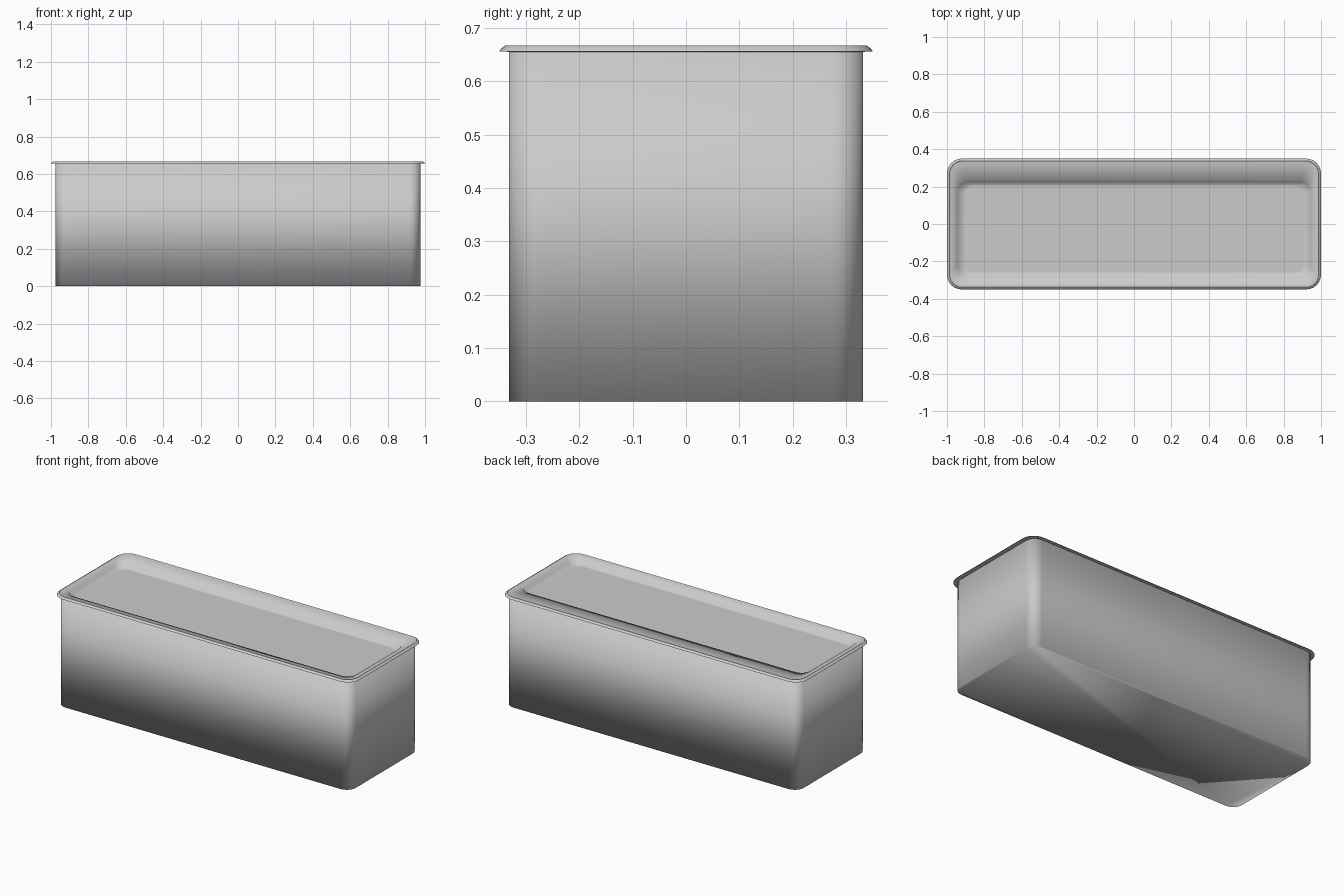
import bpy, bmesh, math

if "Cube" in bpy.data.objects:
    bpy.data.objects.remove(bpy.data.objects["Cube"])

SEG = 6  # segments per rounded corner


def rounded_ring(bm, half_x, y_front, y_back, radius, z):
    """Add one rounded-rectangle ring of vertices at height z."""
    verts = []
    corners = [(1, y_back, -1), (-1, y_back, -1), (-1, y_front, 1), (1, y_front, 1)]
    for i, (sx, y, inward) in enumerate(corners):
        cx, cy = sx * (half_x - radius), y + inward * radius
        for k in range(SEG + 1):
            a = math.pi / 2 * (i + k / SEG)
            verts.append(bm.verts.new((cx + radius * math.cos(a),
                                       cy + radius * math.sin(a), z)))
    return verts


def ring_part(name, specs, sharp=(), cap_bottom=False, cap_top=False):
    """Skin rings (half width, front y, back y, radius, z) into a smooth object."""
    bm = bmesh.new()
    rings = [rounded_ring(bm, *spec) for spec in specs]
    for low, high in zip(rings, rings[1:]):
        n = len(low)
        for i in range(n):
            j = (i + 1) % n
            bm.faces.new((low[i], low[j], high[j], high[i]))
    if cap_bottom:
        bm.faces.new(list(reversed(rings[0])))
    if cap_top:
        bm.faces.new(rings[-1])
    for f in bm.faces:
        f.smooth = True
    # crisp outlines around the chosen rings
    for r in sharp:
        for a, b in zip(rings[r], rings[r][1:] + rings[r][:1]):
            bm.edges.get((a, b)).smooth = False
    mesh = bpy.data.meshes.new(name)
    bm.to_mesh(mesh)
    bm.free()
    obj = bpy.data.objects.new(name, mesh)
    bpy.context.collection.objects.link(obj)
    return obj


# Softly shaded box with a narrow ledge that carries the tray
ring_part("body", [
    (0.975, -0.332, 0.332, 0.06, 0.0),
    (0.975, -0.332, 0.332, 0.06, 0.655),
    (0.962, -0.318, 0.318, 0.05, 0.655),
], cap_bottom=True)

# Rim, deck (wider at the back) and shallow sunken floor
ring_part("tray", [
    (0.975, -0.332, 0.332, 0.06, 0.6551),  # underside of rim
    (1.000, -0.350, 0.350, 0.08, 0.656),   # rim edge
    (0.996, -0.346, 0.346, 0.077, 0.662),
    (0.987, -0.338, 0.338, 0.07, 0.667),   # rim crest
    (0.982, -0.333, 0.333, 0.065, 0.664),  # inside of rim
    (0.950, -0.290, 0.232, 0.06, 0.659),   # edge of deck
    (0.943, -0.284, 0.226, 0.055, 0.642),  # tray side
    (0.907, -0.260, 0.205, 0.045, 0.635),  # tray floor
], sharp=(1, 3, 4, 7), cap_top=True)
